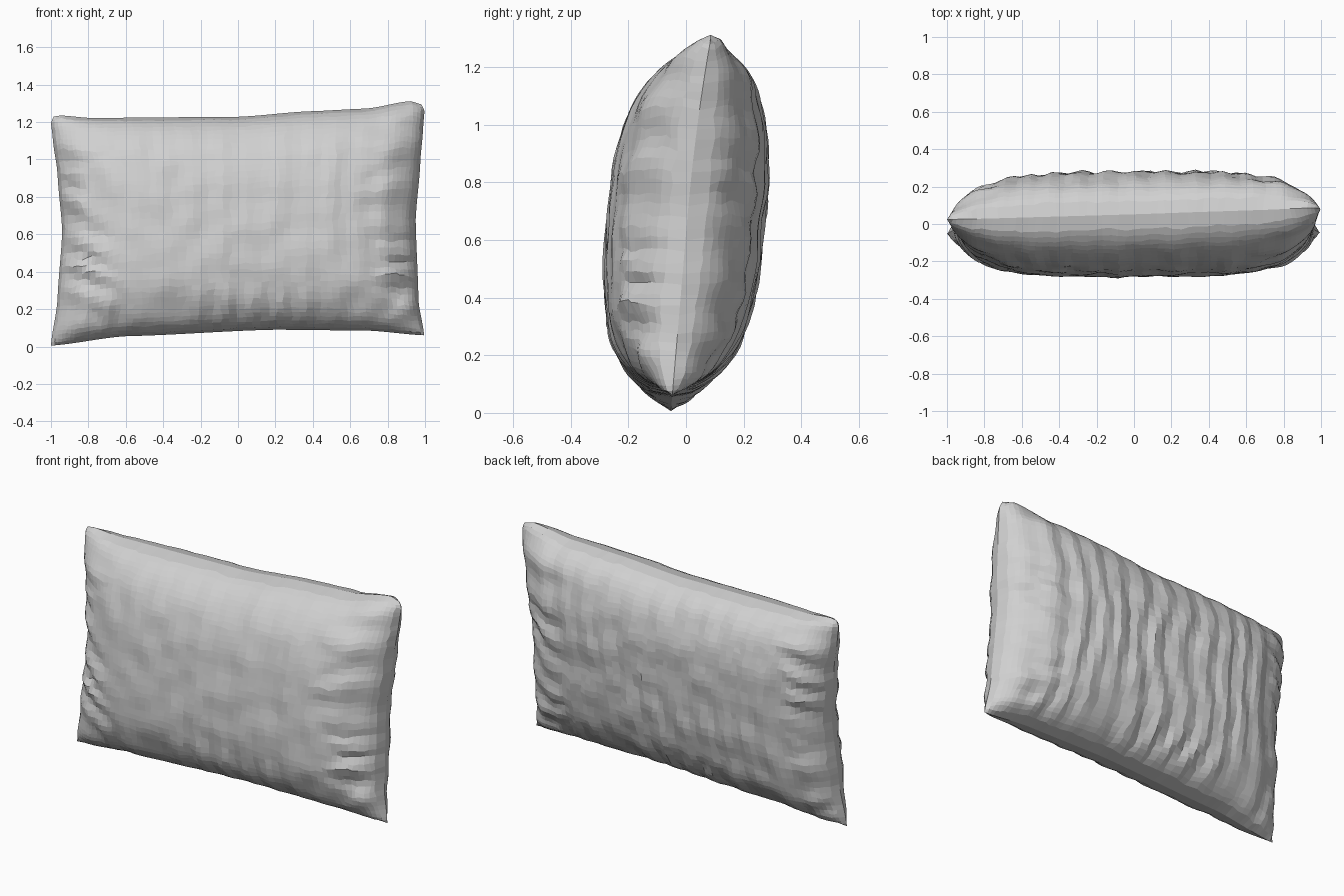
import bpy, bmesh, math
from mathutils import Vector, noise

if "Cube" in bpy.data.objects:
    bpy.data.objects.remove(bpy.data.objects["Cube"])

NX, NZ = 60, 40          # grid cells across and up


def curve(points, t):
    """Smoothly interpolate a short list of (position, value) points."""
    for (a, va), (b, vb) in zip(points, points[1:]):
        if t <= b:
            k = max(0, (t - a) / (b - a))
            k = 0.5 * k + 0.5 * k * k * (3 - 2 * k)
            return va + (vb - va) * k
    return points[-1][1]


def rnd(a, b, c):
    return noise.noise(Vector((a, b, c)))


# Outline of the seam
TOP = [(-1, 1.23), (-.96, 1.235), (-.8, 1.222), (0, 1.228), (.4, 1.258), (.7, 1.272), (.94, 1.312), (1, 1.295)]
BOTTOM = [(-1, .005), (-.6, .055), (.2, .09), (.7, .085), (1, .06)]
LEFT = [(-1, -1), (-.6, -.965), (0, -.94), (.5, -.965), (.8, -.99), (.95, -1), (1, -.985)]
RIGHT = [(-1, .995), (-.7, .965), (0, .95), (.5, .975), (.8, .99), (.95, .997), (1, .98)]


def spread(t):
    """Crowd grid lines towards the seam."""
    s = 2 * t - 1
    return 0.5 * s + 0.5 * math.sin(s * math.pi / 2)


def surface(i, j, side):
    # loosen the grid so the facets are irregular
    di = dj = 0
    if 0 < i < NX and 0 < j < NZ:
        di = 0.45 * rnd(i * .73, j * .61, side * 4.3)
        dj = 0.45 * rnd(i * .57, j * .79, side * 9.1)
    u, v = spread((i + di) / NX), spread((j + dj) / NZ)
    left, right = curve(LEFT, v), curve(RIGHT, v)
    x = left + (right - left) * (u + 1) / 2
    low, high = curve(BOTTOM, u), curve(TOP, u)
    z = low + (high - low) * (v + 1) / 2
    # lens-shaped filling on a slightly leaning middle plane
    fu = max(0, 1 - abs(u) ** 4.5) ** 0.55
    fv = max(0, 1 - abs(v) ** 3) ** 0.5
    half = (0.274 if side < 0 else 0.263) * fu * fv
    middle = (z - 0.62) * 0.085 + 0.028 * u * max(0, v) ** 2
    # cloth folds: upright ripples, puckers at the ends and along the bottom
    n = rnd(x * 2.2, side * 5, z * 2.2)
    ripple = math.sin(x * 42 + 4 * n + 0.8 * side)
    fold = (0.0075 if side > 0 else 0.003) * ripple * fu * fv
    reach = 0.30 + 0.22 * rnd(u * .5 + 7, side * 3, z * 5)
    end = max(0, (abs(u) - 1 + reach) / reach)
    pucker = math.sin(z * 38 + 6 * n + 1.5 * u + side)
    size = 0.010 + 0.012 * rnd(u * .5, side * 6, z * 4 + 2)
    fold += size * pucker * math.sin(math.pi * end) * min(1, fv * 1.3)
    x += math.copysign(0.010, u) * pucker * end * end * fv * fu
    hem = max(0, (-v - 0.55) / 0.45)
    fold += 0.009 * math.sin(x * 36 + 8 * n) * math.sin(math.pi * hem) * fu
    fold += 0.013 * rnd(x * 7, side * 3, z * 7) * fu * fv
    return Vector((x, middle + side * max(0, half + fold), z))


# Cushion: front and back cloth panels sharing one seam
bm = bmesh.new()
panels = {}
for side in (-1, 1):
    for i in range(NX + 1):
        for j in range(NZ + 1):
            on_seam = i in (0, NX) or j in (0, NZ)
            if on_seam and side == 1:
                panels[1, i, j] = panels[-1, i, j]
            else:
                panels[side, i, j] = bm.verts.new(surface(i, j, side))
for side in (-1, 1):
    for i in range(NX):
        for j in range(NZ):
            quad = [panels[side, a, b] for a, b in
                    ((i, j), (i + 1, j), (i + 1, j + 1), (i, j + 1))]
            if side == 1:
                quad.reverse()
            bm.faces.new(quad)

mesh = bpy.data.meshes.new("pillow")
bm.to_mesh(mesh)
bm.free()
pillow = bpy.data.objects.new("pillow", mesh)
bpy.context.collection.objects.link(pillow)

# Plain pale grey cloth
cloth = bpy.data.materials.new("pale grey cloth")
cloth.diffuse_color = (0.63, 0.63, 0.63, 1)
cloth.use_nodes = True
cloth.node_tree.nodes["Principled BSDF"].inputs["Base Color"].default_value = cloth.diffuse_color
mesh.materials.append(cloth)
